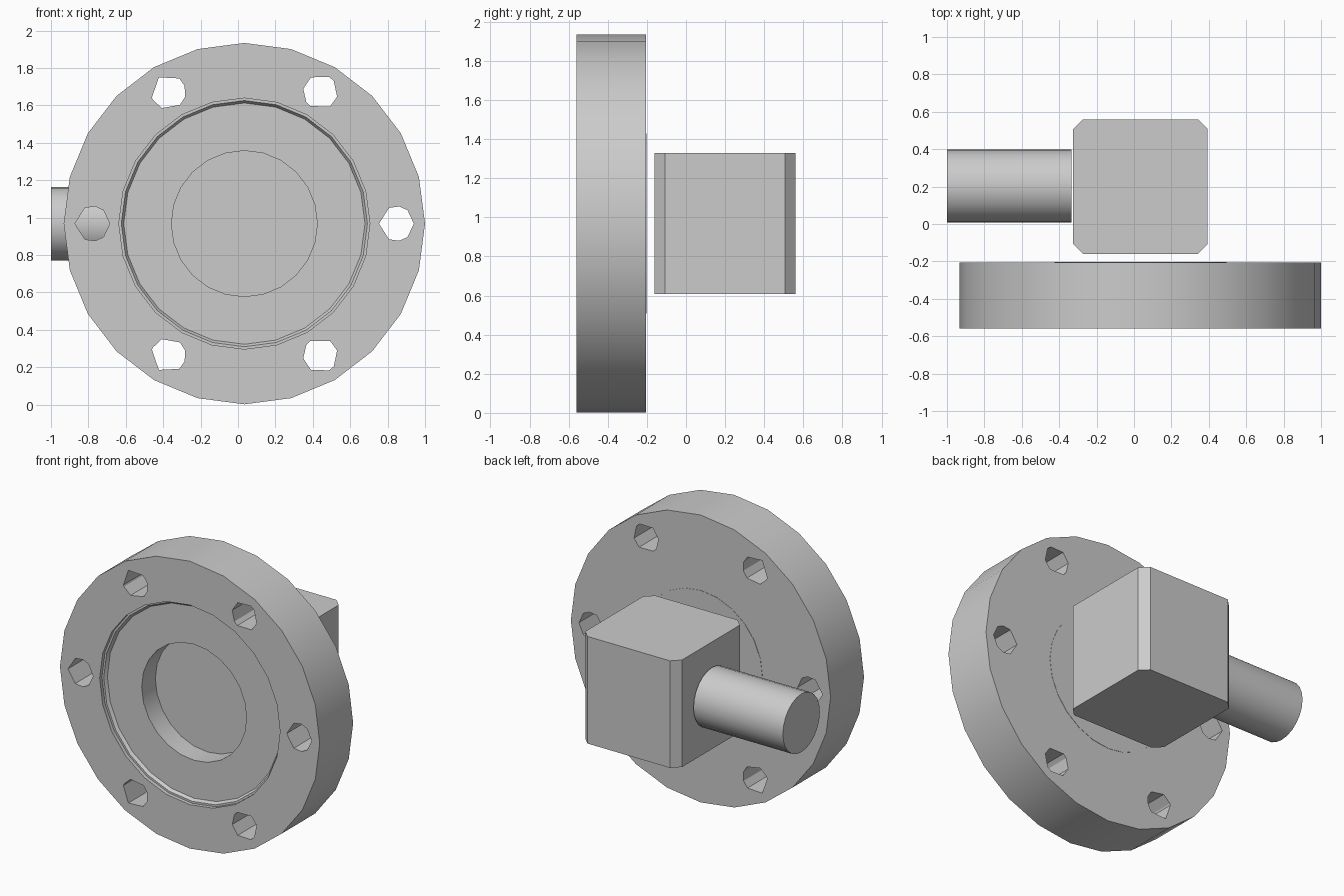
import bpy, bmesh, math
from math import sin, cos, radians, tau
from mathutils import Vector

if "Cube" in bpy.data.objects:
    bpy.data.objects.remove(bpy.data.objects["Cube"], do_unlink=True)

CENTRE = Vector((0.034, 0, 0.968))   # axis of the flange
FRONT, BACK = -0.56, -0.205          # flange faces

metal = bpy.data.materials.new("grey metal")
metal.use_nodes = True
metal.diffuse_color = (0.6, 0.6, 0.6, 1)
metal.node_tree.nodes["Principled BSDF"].inputs["Base Color"].default_value = (0.6, 0.6, 0.6, 1)


def finish(name, bm, smooth=True):
    bmesh.ops.recalc_face_normals(bm, faces=bm.faces)
    mesh = bpy.data.meshes.new(name)
    bm.to_mesh(mesh)
    bm.free()
    mesh.materials.append(metal)
    ob = bpy.data.objects.new(name, mesh)
    bpy.context.collection.objects.link(ob)
    bpy.ops.object.select_all(action="DESELECT")
    ob.select_set(True)
    bpy.context.view_layer.objects.active = ob
    if smooth:
        bpy.ops.object.shade_smooth_by_angle(angle=radians(30))
    return ob


def loft(bm, rings):
    """Bridge equal point rings and cap both ends."""
    loops = [[bm.verts.new(p) for p in ring] for ring in rings]
    for a, b in zip(loops, loops[1:]):
        for i in range(len(a)):
            j = (i + 1) % len(a)
            bm.faces.new((a[i], a[j], b[j], b[i]))
    bm.faces.new(loops[0])
    bm.faces.new(loops[-1])


def y_ring(r, y, angles, centre=CENTRE):
    return [centre + Vector((r * cos(a), y, r * sin(a))) for a in angles]


# Flange: back face, rim, front face, gasket groove, inner land and blind bore
SIDES = [i * tau / 24 for i in range(24)]
profile = [(0.46, BACK), (0.966, BACK), (0.966, FRONT), (0.671, FRONT),
           (0.671, FRONT + 0.025), (0.658, FRONT + 0.025), (0.645, FRONT + 0.045),
           (0.39, FRONT + 0.045), (0.39, FRONT + 0.19)]
bm = bmesh.new()
loft(bm, [y_ring(r, y, SIDES) for r, y in profile])
flange = finish("flange", bm)

# Six coarse bolt holes, the lower pair mirroring the upper pair
side_hole = [0, 50, 80, 115, 180, 245, 280, 310]
right_hole = [-56, -16, 40, 60, 123, 170, 216, 235]
left_hole = [-48, -17, 20, 51, 123, 199, 206, 248]
holes = [(0, side_hole, 1), (180, side_hole, 1), (60, right_hole, 1),
         (120, left_hole, 1), (60, right_hole, -1), (120, left_hole, -1)]
bm = bmesh.new()
for place, corners, flip in holes:
    a = radians(place) * flip
    middle = CENTRE + 0.813 * Vector((cos(a), 0, sin(a)))
    angles = [radians(c) * flip for c in corners]
    loft(bm, [y_ring(0.093, y, angles, middle) for y in (FRONT - 0.1, BACK + 0.1)])
cutter = finish("bolt_hole_cutter", bm, False)
cutter.hide_render = True
bpy.context.view_layer.objects.active = flange
cut = flange.modifiers.new("bolt holes", "BOOLEAN")
cut.object, cut.operation, cut.solver = cutter, "DIFFERENCE", "EXACT"
bpy.ops.object.select_all(action="DESELECT")
flange.select_set(True)
bpy.ops.object.modifier_move_to_index(modifier=cut.name, index=0)
bpy.ops.object.modifier_apply(modifier=cut.name)
bpy.data.objects.remove(cutter, do_unlink=True)

# Disc set into the back of the flange
bm = bmesh.new()
loft(bm, [y_ring(0.46, y, SIDES) for y in (BACK - 0.03, BACK + 0.002)])
finish("back_disc", bm)

# Housing block with chamfered upright edges
bm = bmesh.new()
bmesh.ops.create_cube(bm, size=0.72)
bmesh.ops.translate(bm, verts=bm.verts, vec=CENTRE + Vector((0, 0.2, 0)))
upright = [e for e in bm.edges if abs(e.verts[0].co.z - e.verts[1].co.z) > 0.1]
bmesh.ops.bevel(bm, geom=upright, offset=0.053, segments=1, affect="EDGES")
finish("housing_block", bm, False)

# Round connector on the right side
bm = bmesh.new()
loft(bm, [[Vector((x, 0.203 + 0.196 * cos(a), CENTRE.z + 0.196 * sin(a))) for a in SIDES]
          for x in (-1, -0.335)])
finish("side_connector", bm)
